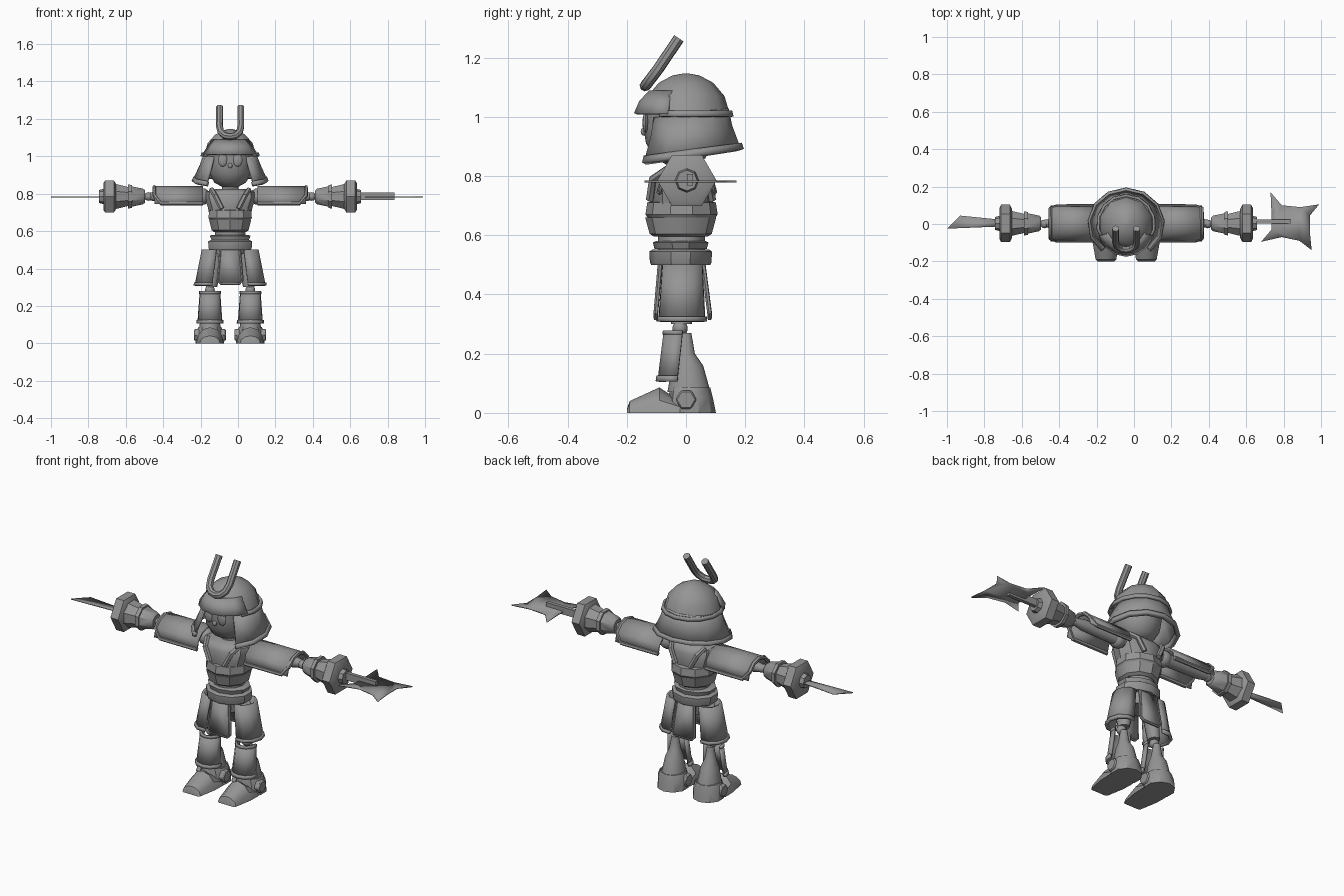
import bpy, bmesh, math
from mathutils import Vector

if "Cube" in bpy.data.objects:
    bpy.data.objects.remove(bpy.data.objects["Cube"])

CX, ARM_Z, HIP = -0.042, 0.785, 0.108
TAU = 360

gray = bpy.data.materials.new("plain gray")
gray.use_nodes = True
gray.diffuse_color = (0.3, 0.3, 0.3, 1)
gray.node_tree.nodes["Principled BSDF"].inputs["Base Color"].default_value = (0.3, 0.3, 0.3, 1)


def finish(name, bm, mirror=False, thick=0, bevel=0):
    """Turn a bmesh into a shaded object, with optional modifiers."""
    bmesh.ops.remove_doubles(bm, verts=bm.verts, dist=1e-5)
    bmesh.ops.recalc_face_normals(bm, faces=bm.faces)
    me = bpy.data.meshes.new(name)
    bm.to_mesh(me)
    bm.free()
    me.materials.append(gray)
    ob = bpy.data.objects.new(name, me)
    bpy.context.collection.objects.link(ob)
    ob.location.x = CX
    bpy.ops.object.select_all(action='DESELECT')
    ob.select_set(True)
    bpy.context.view_layer.objects.active = ob
    bpy.ops.object.shade_smooth_by_angle(angle=math.radians(35))
    if thick:
        mod = ob.modifiers.new("shell", 'SOLIDIFY')
        mod.thickness, mod.offset = thick, 0
    if bevel:
        mod = ob.modifiers.new("bevel", 'BEVEL')
        mod.width, mod.segments = bevel, 1
    if mirror:
        ob.modifiers.new("mirror", 'MIRROR')
    return ob


def loft(name, rings, n=12, arc=None, axis='z', tilt=0, cap=True, turn=0, close=False, **kw):
    """Skin rings of (u, v, along, ru, rv); arc=(start, end) leaves the shell open."""
    bm = bmesh.new()
    a0, a1 = arc or (turn, turn + TAU)
    count = n + 1 if arc else n
    rows = []
    for u, v, w, ru, rv in rings:
        row = []
        for i in range(count):
            a = math.radians(a0 + (a1 - a0) * i / n)
            p, q = u + ru * math.cos(a), v + rv * math.sin(a)
            co = {'z': (p, q, w + tilt * q), 'x': (w, p, q), 'y': (p, w, q)}[axis]
            row.append(bm.verts.new(co))
        rows.append(row)
    wrap = close or not arc
    for lo, hi in zip(rows, rows[1:]):
        for i in range(count if wrap else count - 1):
            j = (i + 1) % count
            bm.faces.new((lo[i], lo[j], hi[j], hi[i]))
    if wrap and cap:
        bm.faces.new(rows[0])
        bm.faces.new(rows[-1])
    return finish(name, bm, **kw)


def tube(name, path, r, n=8, **kw):
    """Round bar along a path of points."""
    bm = bmesh.new()
    pts = [Vector(p) for p in path]
    rows, side = [], None
    for i, p in enumerate(pts):
        d = (pts[min(i + 1, len(pts) - 1)] - pts[max(i - 1, 0)]).normalized()
        side = d.orthogonal() if side is None else side - d * side.dot(d)
        side.normalize()
        up = d.cross(side)
        rows.append([bm.verts.new(p + r * (side * math.cos(math.tau * k / n) + up * math.sin(math.tau * k / n)))
                     for k in range(n)])
    for lo, hi in zip(rows, rows[1:]):
        for k in range(n):
            bm.faces.new((lo[k], lo[(k + 1) % n], hi[(k + 1) % n], hi[k]))
    bm.faces.new(rows[0])
    bm.faces.new(rows[-1])
    return finish(name, bm, **kw)


def plate(name, pts, **kw):
    """Flat sheet from an outline, thickened."""
    bm = bmesh.new()
    bm.faces.new([bm.verts.new(p) for p in pts])
    return finish(name, bm, **kw)


def ball(name, co, size, **kw):
    bm = bmesh.new()
    bmesh.ops.create_uvsphere(bm, u_segments=12, v_segments=8, radius=1)
    for v in bm.verts:
        v.co = Vector(co) + Vector(size) * v.co
    return finish(name, bm, **kw)


def scaled_ball(name, co, rx, ry, rz, **kw):
    bm = bmesh.new()
    bmesh.ops.create_uvsphere(bm, u_segments=12, v_segments=8, radius=1)
    bmesh.ops.scale(bm, vec=(rx, ry, rz), verts=bm.verts)
    bmesh.ops.translate(bm, vec=co, verts=bm.verts)
    return finish(name, bm, **kw)


def rounds(y, *pairs):
    """Rings of (height, rx, ry) sharing one centre line."""
    return [(0, y, z, rx, ry) for z, rx, ry in pairs]


# Head and face
loft("head", rounds(-0.02, (0.835, 0.04, 0.04), (0.86, 0.085, 0.085), (0.91, 0.113, 0.115),
                    (0.97, 0.12, 0.125), (1.03, 0.12, 0.12)), n=16)
scaled_ball("eye", (0.04, -0.137, 0.98), 0.026, 0.01, 0.035, mirror=True)
scaled_ball("nose", (0, -0.143, 0.95), 0.012, 0.01, 0.014)

# Helmet
loft("helmet_dome", rounds(0, (1.01, 0.145, 0.148), (1.07, 0.127, 0.13), (1.115, 0.085, 0.092),
                           (1.14, 0.035, 0.045), (1.147, 0.005, 0.005)), n=10, turn=18)
loft("helmet_rim", rounds(0, (1.0, 0.155, 0.155), (1.02, 0.15, 0.15)), n=10, arc=(-35, 215), thick=0.012)
loft("helmet_visor", rounds(-0.005, (1.085, 0.1, 0.115), (1.05, 0.125, 0.148), (1.01, 0.152, 0.165)),
     n=6, arc=(200, 340), thick=0.012)
loft("neck_guard", rounds(0, (1.01, 0.135, 0.138), (0.95, 0.158, 0.15), (0.88, 0.19, 0.175)),
     n=10, arc=(-50, 230), tilt=0.13, thick=0.012)
loft("neck_guard_rim", rounds(0, (0.862, 0.197, 0.185), (0.884, 0.187, 0.178)),
     n=10, arc=(-50, 230), tilt=0.14, thick=0.022)
half_horn = [(0.028, -0.133, 1.11), (0.05, -0.118, 1.13), (0.057, -0.095, 1.16), (0.056, -0.024, 1.265)]
tube("horns", [(-x, y, z) for x, y, z in reversed(half_horn)] + [(0, -0.138, 1.105)] + half_horn, 0.019)

# Torso
loft("neck", rounds(-0.01, (0.78, 0.05, 0.05), (0.87, 0.04, 0.04)))
loft("chest", rounds(-0.018, (0.68, 0.11, 0.1), (0.73, 0.12, 0.105), (0.785, 0.14, 0.105),
                     (0.81, 0.135, 0.09), (0.825, 0.08, 0.06)), n=10)
loft("belly_band_upper", rounds(-0.015, (0.655, 0.112, 0.112), (0.67, 0.122, 0.122), (0.71, 0.118, 0.116),
                                (0.715, 0.1, 0.1)), n=10, turn=18)
loft("belly_band_lower", rounds(-0.018, (0.595, 0.09, 0.09), (0.605, 0.104, 0.105), (0.66, 0.118, 0.12)),
     n=10, turn=18)
loft("waist", rounds(-0.015, (0.44, 0.085, 0.06), (0.5, 0.085, 0.08), (0.61, 0.08, 0.08)))
loft("sash", rounds(-0.018, (0.553, 0.105, 0.088), (0.575, 0.115, 0.094), (0.58, 0.1, 0.085)), n=10, turn=18)
loft("belt", rounds(-0.018, (0.5, 0.117, 0.1), (0.508, 0.121, 0.104), (0.545, 0.124, 0.106),
                    (0.552, 0.11, 0.095)), n=10, turn=18)
for label, y0, y1, y2 in (("front", -0.107, -0.132, -0.122), ("back", 0.06, 0.092, 0.088)):
    tube(label + "_shoulder_strap", [(0.1, y0 * 0.6, 0.822), (0.08, y1 * 0.85, 0.79), (0.045, y2, 0.72)],
         0.014, n=6, mirror=True)

# Hanging skirt panels with raised borders
for label, y0, y1 in (("front", -0.087, -0.102), ("back", 0.057, 0.08)):
    outline = [(0.05, y0, 0.51), (0.065, y1, 0.335), (0.05, y1, 0.32), (-0.05, y1, 0.32),
               (-0.065, y1, 0.335), (-0.05, y0, 0.51)]
    plate(label + "_skirt", outline, thick=0.012)
    tube(label + "_skirt_border", outline, 0.008, n=6)

# Legs
loft("thigh", [(0.07, -0.012, 0.48, 0.045, 0.05), (0.1, -0.015, 0.3, 0.03, 0.035)], mirror=True)
thigh_rings = [(0.088, -0.012, 0.5, 0.058, 0.065), (0.113, -0.014, 0.315, 0.07, 0.076)]
loft("thigh_plate", thigh_rings, n=6, arc=(-105, 105), thick=0.012, mirror=True)
loft("thigh_plate_rim", [(0.112, -0.014, 0.325, 0.073, 0.079), (0.114, -0.014, 0.308, 0.074, 0.08)],
     n=6, arc=(-105, 105), thick=0.016, mirror=True)
scaled_ball("knee", (HIP, -0.02, 0.285), 0.026, 0.026, 0.026, mirror=True)
loft("calf", [(HIP, 0.0, 0.27, 0.018, 0.018), (HIP, 0.0, 0.2, 0.03, 0.03),
              (HIP, 0.006, 0.16, 0.045, 0.052), (HIP, 0.01, 0.07, 0.06, 0.073)], mirror=True)
loft("shin_guard", [(HIP, -0.02, 0.272, 0.05, 0.05), (HIP, -0.038, 0.11, 0.062, 0.052)],
     n=6, arc=(170, 370), thick=0.012, mirror=True)
loft("shin_guard_hem", [(HIP, -0.037, 0.125, 0.066, 0.056), (HIP, -0.039, 0.106, 0.067, 0.057)],
     n=6, arc=(170, 370), thick=0.014, mirror=True)
loft("shin_guard_cuff", [(HIP, -0.02, 0.278, 0.053, 0.052), (HIP, -0.021, 0.264, 0.054, 0.053)],
     n=6, arc=(170, 370), thick=0.012, mirror=True)

# Boots
loft("boot_heel", [(HIP, 0.018, 0, 0.08, 0.083), (HIP, 0.016, 0.05, 0.082, 0.075),
                   (HIP, 0.014, 0.086, 0.065, 0.068)], n=10, turn=18, mirror=True)
loft("boot_toe", [(HIP, 0, -0.2, 0.045, 0.012), (HIP, 0, -0.19, 0.055, 0.04),
                  (HIP, 0, -0.09, 0.073, 0.086), (HIP, 0, -0.02, 0.075, 0.04)],
     n=6, arc=(0, 180), axis='y', close=True, mirror=True)
loft("ankle_guard", [(0.0, 0.045, HIP - 0.085, 0.036, 0.036), (0.0, 0.045, HIP + 0.085, 0.036, 0.036)],
     n=6, axis='x', mirror=True, bevel=0.005)


# Arms
def arm(name, *rings, **kw):
    return loft(name, [(0.003, ARM_Z, x, r, r) for x, r in rings], axis='x', mirror=True, **kw)


scaled_ball("shoulder", (0.15, 0, ARM_Z), 0.045, 0.045, 0.045, mirror=True)
arm("upper_arm", (0.12, 0.035), (0.38, 0.03), (0.46, 0.015))
loft("arm_guard", [(0.003, 0.745, x, 0.092, 0.09) for x in (0.145, 0.405)], n=6, arc=(0, 180),
     axis='x', thick=0.01, mirror=True)
over = [(0.405, 0.003 + 0.092 * math.cos(math.radians(a)), 0.745 + 0.09 * math.sin(math.radians(a)))
        for a in range(30, 151, 30)]
tube("arm_guard_border", [(0.145, 0.095, 0.747), (0.37, 0.095, 0.747)] + over
     + [(0.37, -0.089, 0.747), (0.145, -0.089, 0.747)], 0.011, n=6, mirror=True)
scaled_ball("elbow", (0.437, 0, ARM_Z), 0.023, 0.023, 0.023, mirror=True)
arm("forearm", (0.455, 0.035), (0.465, 0.045), (0.54, 0.062), (0.545, 0.055), (0.63, 0.077), n=8, turn=22.5)
arm("forearm_band", (0.525, 0.067), (0.545, 0.069), n=8, turn=22.5)
arm("wrist_cuff", (0.61, 0.078), (0.622, 0.1), (0.668, 0.1), (0.678, 0.082), n=6)
arm("fist", (0.66, 0.045), (0.7, 0.035), n=8)

# Weapons, both lying flat
def flat(points):
    return [(x - CX, y, ARM_Z - 0.003) for x, y in points]


plate("sword_blade", flat([(-1, -0.025), (-0.93, 0.045), (-0.68, 0.02), (-0.68, -0.012)]), thick=0.006)
loft("sword_grip", [(0.003, ARM_Z, x, 0.012, 0.02) for x in (-0.6, -0.69)], n=4, turn=45, axis='x')
plate("axe_head", flat([(0.73, 0.17), (0.79, 0.1), (0.89, 0.09), (0.99, 0.105), (0.94, 0.045), (0.94, -0.04),
                        (0.95, -0.14), (0.885, -0.09), (0.79, -0.07), (0.68, -0.095), (0.735, -0.03),
                        (0.735, 0.06)]), thick=0.006)
loft("axe_handle", [(0.013, ARM_Z + 0.002, x, 0.014, 0.028) for x in (0.63, 0.84, 0.88)], n=4, turn=45, axis='x')
